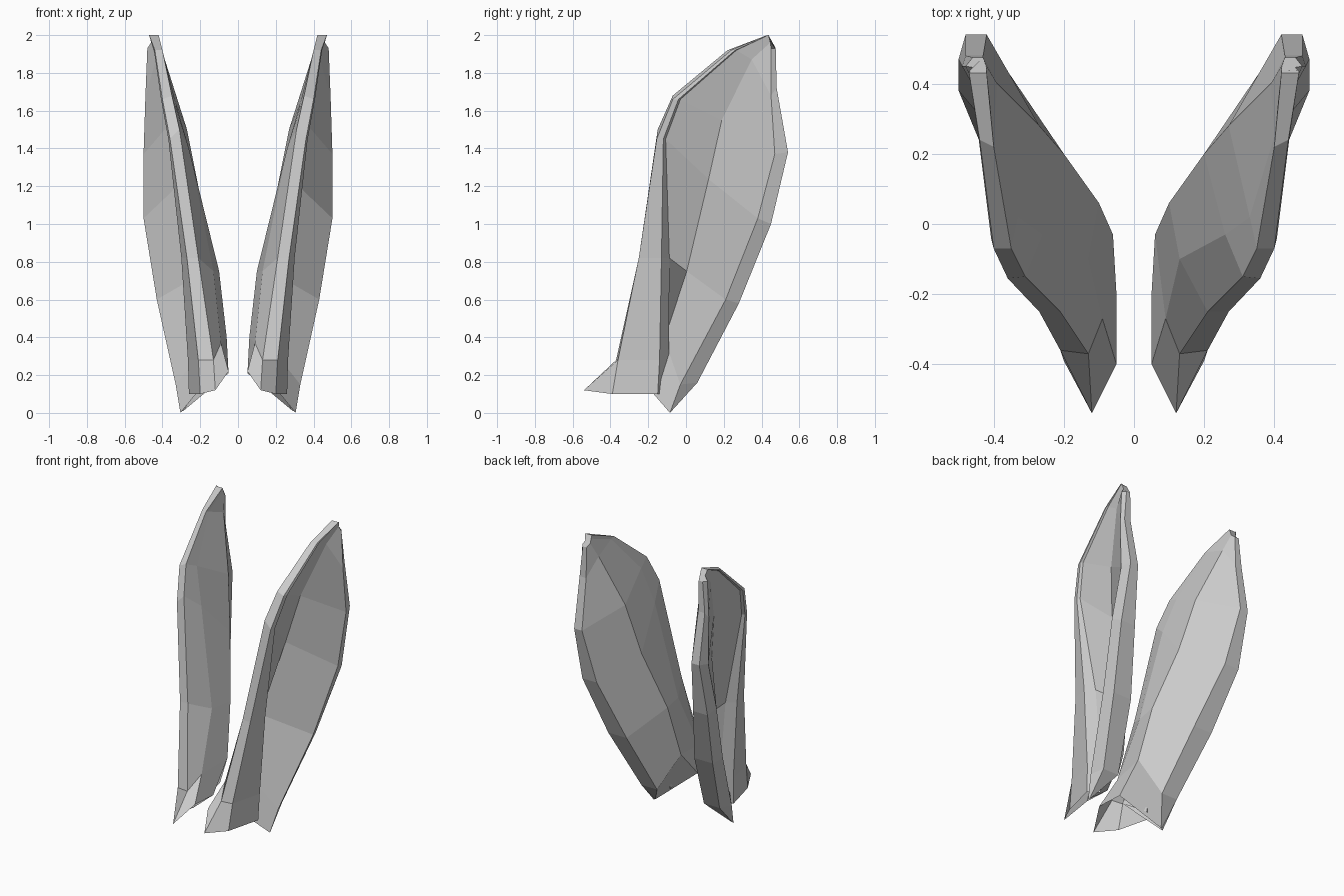
import bpy, bmesh
from mathutils import Vector

if "Cube" in bpy.data.objects:
    bpy.data.objects.remove(bpy.data.objects["Cube"])


def rail(*pts):
    return [Vector(p) for p in pts]


# Lengthwise rails of one ear, from root to tip
front_outer = rail((.12, -.54, .12), (.13, -.37, .28), (.21, -.25, .82), (.31, -.15, 1.5),
                   (.35, -.07, 1.68), (.40, .22, 1.92), (.42, .43, 2.0))
front_rim = rail((.20, -.39, .10), (.21, -.36, .28), (.27, -.25, .82), (.36, -.155, 1.45),
                 (.40, -.07, 1.66), (.44, .24, 1.92), (.47, .43, 2.0))
shell_front = rail((.05, -.40, .22), (.09, -.27, .37), (.13, -.10, .75), (.26, -.03, 1.4),
                   (.33, .02, 1.64), (.40, .25, 1.91), (.42, .44, 1.98))
shell_back = rail((.05, -.20, .21), (.06, -.03, .40), (.10, .06, .75), (.20, .20, 1.15),
                  (.27, .28, 1.5), (.39, .40, 1.85), (.42, .45, 1.95))
back_outer = rail((.29, -.08, .01), (.18, .06, .16), (.26, .28, .58), (.37, .45, 1.0),
                  (.42, .54, 1.38), (.43, .48, 1.72), (.43, .475, 1.93))
back_rim = rail((.305, -.085, .0), (.33, -.03, .15), (.43, .21, .60), (.50, .38, 1.03),
                (.50, .47, 1.37), (.49, .45, 1.68), (.48, .45, 1.93))

# Derived rails: rounded back rim, folded front flap, inner valley
rim_width = [.005, .12, .14, .11, .06, .05, .03]
back_mid = [p + Vector((w, 0, 0)) for p, w in zip(back_outer, rim_width)]
flap = [.24, .22, .12, .035, .03, .02, .005]
front_flap = [p + Vector((.25 * d, d, 0)) for p, d in zip(front_rim, flap)]
front_fold = [p + Vector((-.07, .05, 0)) * min(1, d * 7) for p, d in zip(front_flap, flap)]
depth = [.08, .07, .06, .06, .055, .04, .04]
valley = [a.lerp(b, .65) + Vector((t, 0, 0)) for a, b, t in zip(shell_front, shell_back, depth)]

loop = [front_outer, front_rim, front_flap, front_fold, valley, back_rim, back_mid,
        back_outer, shell_back, shell_front]

# Skin the rails into a low-poly ear and close the tip
bm = bmesh.new()
grid = [[bm.verts.new(p) for p in r] for r in loop]
n, levels = len(grid), len(front_outer)
for i in range(n):
    a, b = grid[i], grid[(i + 1) % n]
    for k in range(levels - 1):
        bm.faces.new((a[k], b[k], b[k + 1], a[k + 1]))
bm.faces.new([r[-1] for r in grid])
bmesh.ops.recalc_face_normals(bm, faces=bm.faces[:])
mesh = bpy.data.meshes.new("ears")
bm.to_mesh(mesh)
bm.free()

# Mirror into a pair
ears = bpy.data.objects.new("ears", mesh)
bpy.context.collection.objects.link(ears)
ears.modifiers.new("mirror", 'MIRROR').use_axis[0] = True
